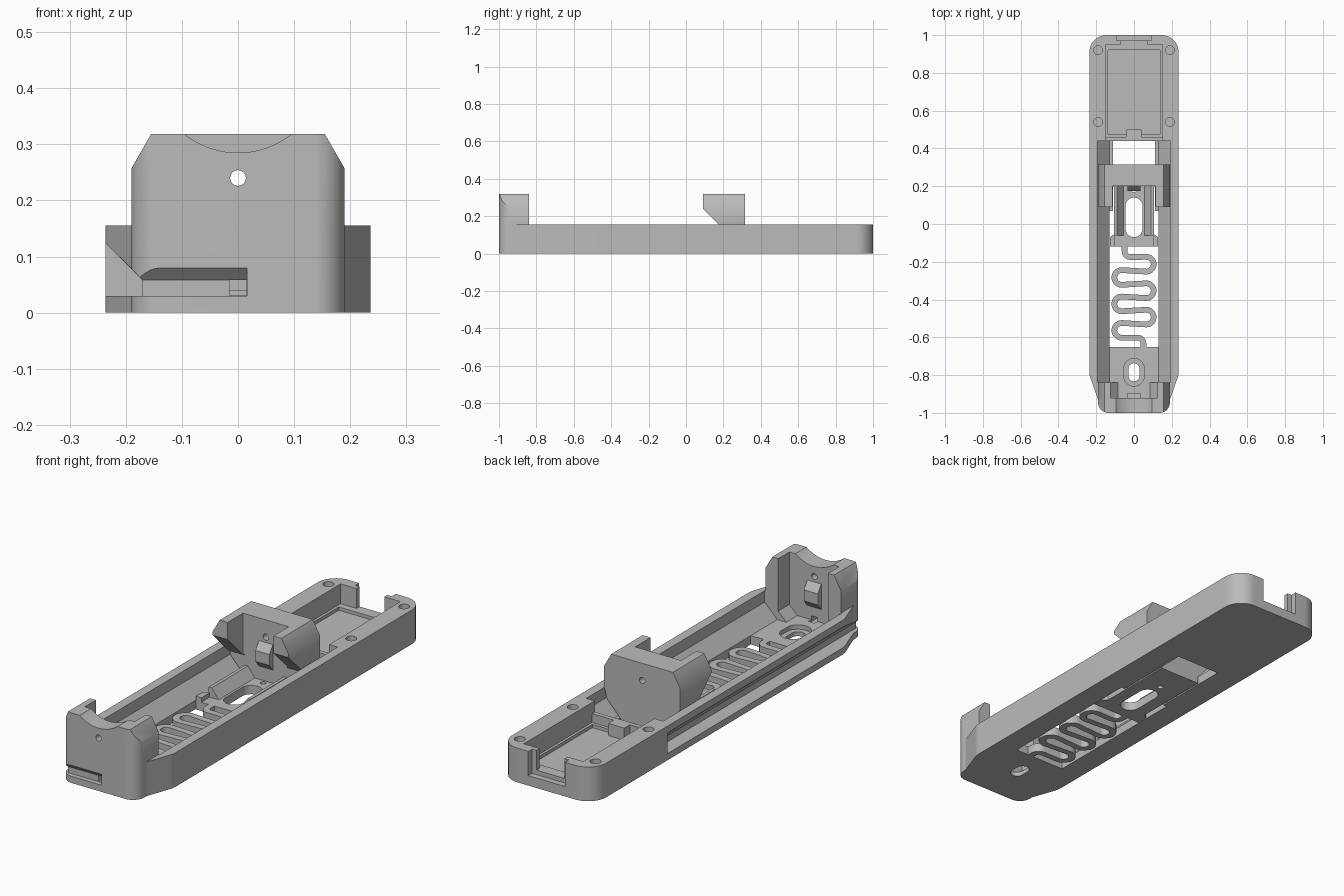
import bpy, bmesh, math
from mathutils import Vector

cube = bpy.data.objects.get("Cube")
if cube:
    bpy.data.objects.remove(cube, do_unlink=True)

GREY = (0.5, 0.5, 0.5, 1)
plastic = bpy.data.materials.new("plain grey plastic")
plastic.use_nodes = True
plastic.diffuse_color = GREY
plastic.node_tree.nodes["Principled BSDF"].inputs["Base Color"].default_value = GREY

AXES = {"x": lambda u, v, w: (w, u, v),
        "y": lambda u, v, w: (u, w, v),
        "z": lambda u, v, w: (u, v, w)}


def finish(name, bm):
    bmesh.ops.recalc_face_normals(bm, faces=bm.faces)
    mesh = bpy.data.meshes.new(name)
    bm.to_mesh(mesh)
    bm.free()
    mesh.materials.append(plastic)
    ob = bpy.data.objects.new(name, mesh)
    bpy.context.collection.objects.link(ob)
    return ob


def prism(name, pts, axis, a, b):
    """Extrude a 2D profile along an axis from a to b."""
    bm = bmesh.new()
    rings = [[bm.verts.new(AXES[axis](u, v, w)) for u, v in pts] for w in (a, b)]
    for ring in rings:
        bm.faces.new(ring)
    for i in range(len(pts)):
        j = (i + 1) % len(pts)
        bm.faces.new((rings[0][i], rings[0][j], rings[1][j], rings[1][i]))
    return finish(name, bm)


def box(name, x0, x1, y0, y1, z0, z1):
    return prism(name, [(x0, y0), (x1, y0), (x1, y1), (x0, y1)], "z", z0, z1)


def mirrored(half):
    """Complete a right-hand half profile across the middle."""
    return half + [(-u, v) for u, v in reversed(half)]


def rounded(corners, steps=10):
    """Fillet a polygon given as (x, y, radius)."""
    out = []
    for i, (x, y, r) in enumerate(corners):
        p = Vector((x, y))
        d0 = (Vector(corners[i - 1][:2]) - p).normalized()
        d1 = (Vector(corners[(i + 1) % len(corners)][:2]) - p).normalized()
        half = d0.angle(d1) / 2
        centre = p + (d0 + d1).normalized() * r / math.sin(half)
        s = p + d0 * r / math.tan(half) - centre
        e = p + d1 * r / math.tan(half) - centre
        for k in range(steps + 1):
            v = s.lerp(e, k / steps).normalized() * r + centre
            out.append((v.x, v.y))
    return out


def slot(cx, cy, r, reach=0, steps=32):
    """Circle, or a slot stretched along y by reach each way."""
    angles = [2 * math.pi * (k + 0.5) / steps for k in range(steps)]
    return [(cx + r * math.cos(t), cy + r * math.sin(t) + math.copysign(reach, math.sin(t)))
            for t in angles]


def boolean(target, tools, op="DIFFERENCE"):
    bpy.context.view_layer.objects.active = target
    for tool in tools:
        tool.hide_render = True
        m = target.modifiers.new("bool", "BOOLEAN")
        m.operation, m.solver, m.object = op, "EXACT", tool
        bpy.ops.object.modifier_apply(modifier=m.name)
        bpy.data.objects.remove(tool, do_unlink=True)


def pad(name, y, side):
    """Contact pad with bevelled top and bottom, facing side along y."""
    pts = [(y - side * 0.01, 0.1), (y, 0.1), (y + side * 0.025, 0.13),
           (y + side * 0.025, 0.18), (y, 0.215), (y - side * 0.01, 0.215)]
    return prism(name, pts, "x", -0.035, 0.035)


# Tray body with rounded back and tapered front
right = [(0.236, 1, 0.09), (0.236, -0.8, 0.1), (0.19, -0.93, 0.02), (0.19, -1, 0.055)]
body = prism("tray_body", rounded(right + [(-x, y, r) for x, y, r in reversed(right)]),
             "z", 0, 0.155)

# Tall front wall with chamfered shoulders
wall = prism("front_wall", mirrored([(0.19, 0.01), (0.19, 0.257), (0.155, 0.318)]),
             "y", -1, -0.84)
plan = rounded([(0.19, -1, 0.055), (0.19, -0.7, 0.01), (-0.19, -0.7, 0.01), (-0.19, -1, 0.055)])
boolean(wall, [prism("wall_plan", plan, "z", -0.1, 0.5)], "INTERSECT")
boolean(body, [wall], "UNION")

cuts = [
    # Main bay with sloped lower sides, and the front wall recess
    prism("bay", mirrored([(0.13, 0.04), (0.193, 0.103), (0.193, 0.156)]), "y", -0.84, 0.44),
    prism("bay_clear", mirrored([(0.193, 0.15), (0.193, 0.4)]), "y", -0.84, 0.44),
    prism("front_recess", mirrored([(0.085, 0.04), (0.125, 0.08), (0.125, 0.4)]),
          "y", -0.92, -0.8),
    # Floor openings
    box("spring_window", -0.13, 0.13, -0.65, 0.07, -0.1, 0.1),
    box("slider_window", -0.112, 0.112, 0.06, 0.44, -0.1, 0.1),
    prism("floor_slot", slot(0, -0.785, 0.03, 0.018), "z", -0.1, 0.1),
    prism("floor_countersink", slot(0, -0.785, 0.055, 0.018), "z", 0.02, 0.1),
    # Back compartment, with a stepped floor and rear notch
    box("compartment", -0.15, 0.15, 0.46, 0.95, 0.065, 0.3),
    box("compartment_floor", -0.138, 0.138, 0.475, 0.92, 0.05, 0.3),
    box("partition_drop", -0.15, 0.15, 0.43, 0.47, 0.105, 0.3),
    box("rear_notch_inner", -0.07, 0.07, 0.9, 1.1, 0.065, 0.3),
    box("rear_notch_outer", -0.092, 0.092, 0.972, 1.1, 0.045, 0.3),
    # Wire groove along the side and across the front
    prism("side_groove", [(-0.3, 0.03), (-0.17, 0.03), (-0.17, 0.058), (-0.3, 0.188)],
          "y", -1.1, 0.47),
    prism("front_groove", [(-1.1, 0.03), (-0.978, 0.03), (-0.978, 0.058), (-1.1, 0.18)],
          "x", -0.3, 0.016),
    box("wire_hole", -0.015, 0.015, -1, -0.9, 0.031, 0.058),
    # Finger dip and wire hole in the front wall
    prism("dip", slot(0, 0.438, 0.153, 0, 64), "y", -1.1, -0.8),
    prism("front_hole", slot(0, 0.24, 0.014), "y", -1.1, -0.8),
]
for x in (-0.19, 0.19):
    for y in (0.54, 0.92):
        cuts.append(prism("screw_hole", slot(x, y, 0.023), "z", 0.05, 0.3))
boolean(body, cuts)

# Sliding end block with forward arms
block = prism("slider_block", mirrored([(0.105, 0), (0.105, 0.035), (0.175, 0.108),
              (0.19, 0.156), (0.19, 0.257), (0.155, 0.318)]), "y", 0.09, 0.315)
boolean(block, [
    prism("arm_gap", mirrored([(0.075, -0.1), (0.075, 0.1), (0.115, 0.14), (0.115, 0.4)]),
          "y", 0, 0.2),
    prism("arm_underside", [(0, 0.33), (0.2, 0.13), (0.2, -0.1), (0, -0.1)], "x", -0.3, 0.3),
    prism("slider_hole", slot(0, 0.24, 0.014), "y", 0, 0.5),
])

# Slider base trough with its long slot
base = prism("slider_base", mirrored([(0.105, 0), (0.105, 0.085), (0.09, 0.085), (0.055, 0.04)]),
             "y", -0.12, 0.205)
boolean(base, [
    prism("base_slot", slot(0, 0.035, 0.045, 0.06), "z", -0.1, 0.2),
    box("trough_lead", -0.2, 0.2, -0.2, -0.06, 0.04, 0.2),
    prism("pin_hole", slot(0, 0.18, 0.012), "z", -0.1, 0.2),
])

# Contact pads, side catches and the partition tab
parts = [body, block, base, pad("front_contact_pad", -0.92, 1), pad("slider_contact_pad", 0.2, -1),
         box("partition_tab", -0.04, 0.04, 0.455, 0.5, 0.045, 0.105)]
for side, label in ((1, "left"), (-1, "right")):
    parts.append(prism(label + "_catch", [(side * 0.1, -0.12), (side * 0.128, -0.12),
                 (side * 0.128, -0.07), (side * 0.1, -0.05)], "z", 0, 0.06))


def arc(cx, cy, r, a0, a1, steps=14):
    return [Vector((cx + r * math.cos(math.radians(a0 + (a1 - a0) * k / steps)),
                    cy + r * math.sin(math.radians(a0 + (a1 - a0) * k / steps))))
            for k in range(steps + 1)]


# Flat serpentine spring
path = [Vector((-0.05, -0.11))] + arc(-0.02, -0.145, 0.03, 180, 270, 6)
for i in range(6):
    turn = -180 if i % 2 == 0 else 180
    path += arc(0.065 if i % 2 == 0 else -0.065, -0.213 - 0.07 * i, 0.039, 90, 90 + turn)
path += arc(0.02, -0.632, 0.03, 90, 0, 6) + [Vector((0.05, -0.67))]
bm = bmesh.new()
rings = []
for i, p in enumerate(path):
    d = (path[min(i + 1, len(path) - 1)] - path[max(i - 1, 0)]).normalized() * 0.015
    a, b = p + Vector((-d.y, d.x)), p - Vector((-d.y, d.x))
    rings.append([bm.verts.new((q.x, q.y, z)) for q, z in
                  ((a, 0), (b, 0), (b, 0.04), (a, 0.04))])
for r0, r1 in zip(rings, rings[1:]):
    for k in range(4):
        n = (k + 1) % 4
        bm.faces.new((r0[k], r0[n], r1[n], r1[k]))
bm.faces.new(rings[0])
bm.faces.new(rings[-1])
parts.append(finish("serpentine_spring", bm))

# Smooth the curved sides, keep edges crisp
bpy.ops.object.select_all(action="DESELECT")
for ob in parts:
    ob.select_set(True)
bpy.context.view_layer.objects.active = body
bpy.ops.object.shade_smooth_by_angle(angle=math.radians(30))
